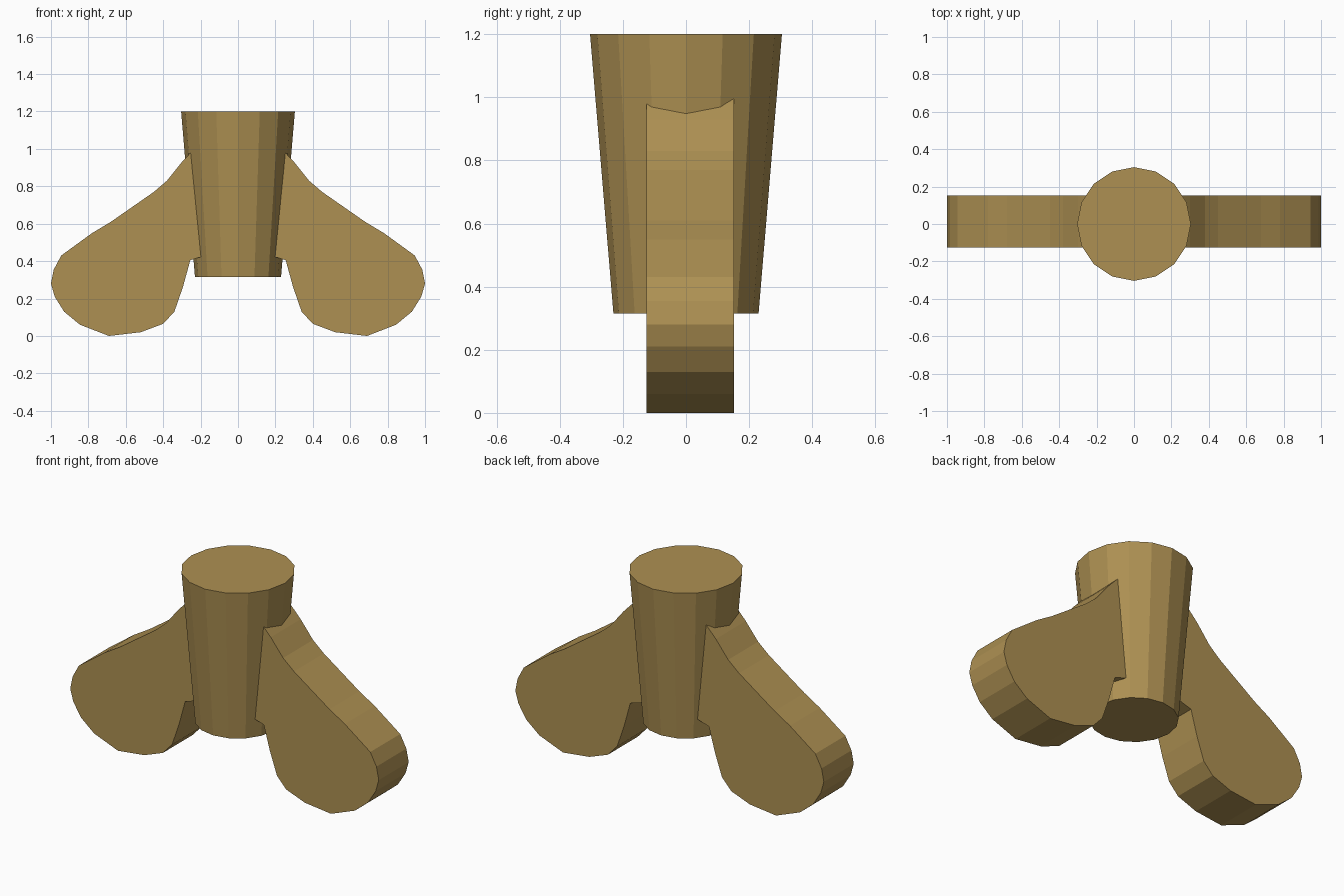
import bpy, bmesh

if "Cube" in bpy.data.objects:
    bpy.data.objects.remove(bpy.data.objects["Cube"])

# one flat tan colour
tan = bpy.data.materials.new("tan")
tan.diffuse_color = (0.42, 0.28, 0.085, 1)
tan.use_nodes = True
tan.node_tree.nodes["Principled BSDF"].inputs["Base Color"].default_value = tan.diffuse_color

# tapered hub, 16 flat sides
bpy.ops.mesh.primitive_cone_add(vertices=16, radius1=0.23, radius2=0.304,
                                depth=0.885, location=(0, 0, 0.7575))
hub = bpy.context.object
hub.name = "tapered_hub"
hub.data.materials.append(tan)

# side blade outline (x, z), running outward over the top and back underneath
OUTLINE = [(0.15, 1.08), (0.25, 0.983), (0.3, 0.93), (0.38, 0.83), (0.45, 0.77),
           (0.68, 0.61), (0.78, 0.55), (0.945, 0.43), (0.985, 0.355),
           (1.0, 0.28), (0.98, 0.21), (0.93, 0.13), (0.845, 0.06),
           (0.69, 0.0), (0.52, 0.02), (0.4, 0.065), (0.34, 0.13),
           (0.295, 0.26), (0.255, 0.405), (0.19, 0.425), (0.12, 0.455)]
FRONT, BACK = -0.125, 0.152


def blade(name, side):
    bm = bmesh.new()
    face = bm.faces.new([bm.verts.new((side * x, FRONT, z)) for x, z in OUTLINE])
    ext = bmesh.ops.extrude_face_region(bm, geom=[face], use_keep_orig=True)
    for v in ext["geom"]:
        if isinstance(v, bmesh.types.BMVert):
            v.co.y = BACK
    bmesh.ops.recalc_face_normals(bm, faces=bm.faces)
    mesh = bpy.data.meshes.new(name)
    bm.to_mesh(mesh)
    bm.free()
    mesh.materials.append(tan)
    bpy.context.collection.objects.link(bpy.data.objects.new(name, mesh))


# mirrored pair of blades
blade("right_blade", 1)
blade("left_blade", -1)
